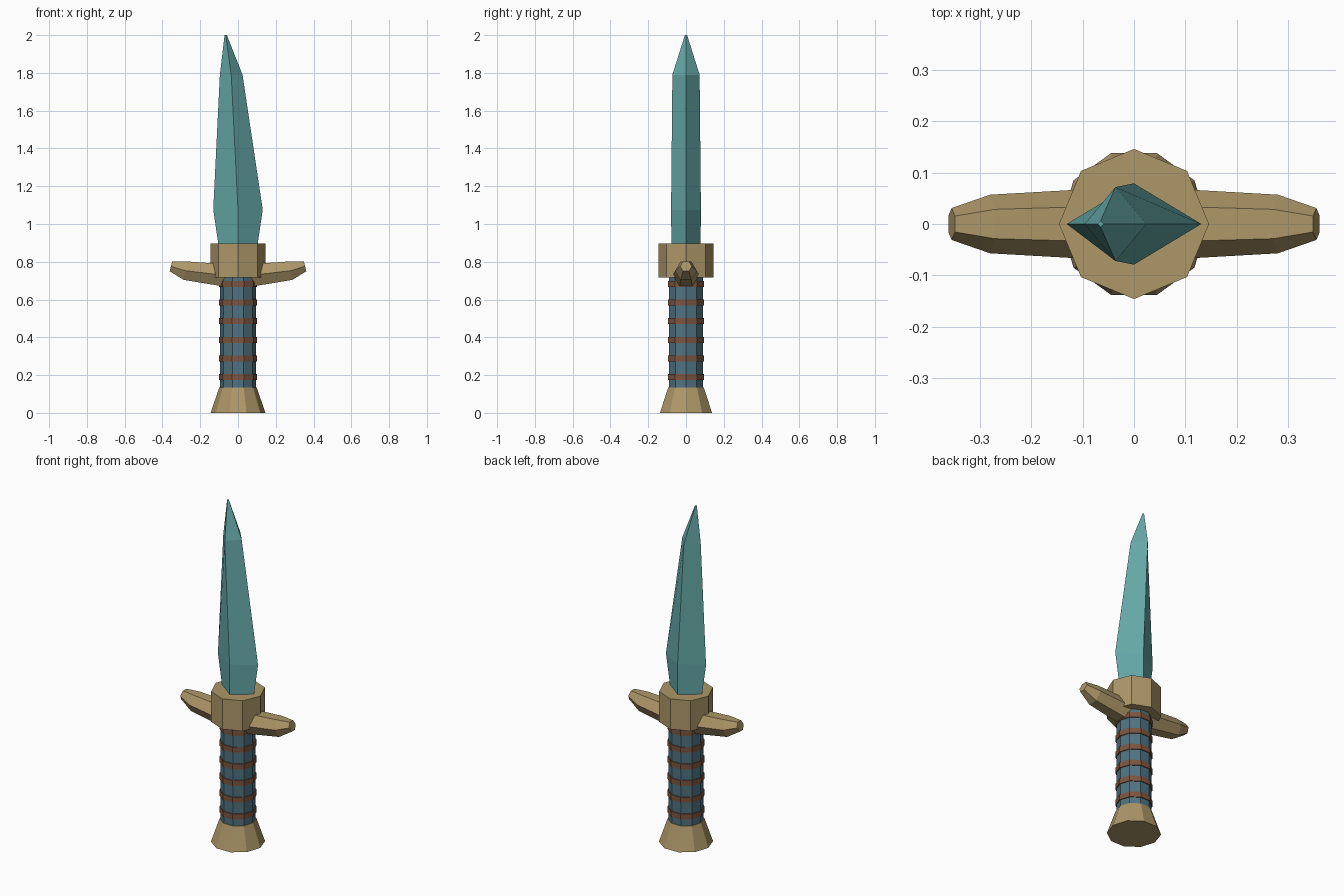
import bpy
import math

if "Cube" in bpy.data.objects:
    bpy.data.objects.remove(bpy.data.objects["Cube"])


def material(name, rgb):
    m = bpy.data.materials.new(name)
    m.diffuse_color = (*rgb, 1)
    m.use_nodes = True
    m.node_tree.nodes["Principled BSDF"].inputs["Base Color"].default_value = m.diffuse_color
    return m


GOLD = material("brass", (0.42, 0.31, 0.14))
TEAL = material("teal_metal", (0.13, 0.40, 0.39))
BLUE = material("blue_grip", (0.08, 0.17, 0.22))
BROWN = material("leather", (0.20, 0.09, 0.05))


def loft(name, rings, mat):
    """Skin a list of equal-sized vertex rings and cap both ends."""
    n = len(rings[0])
    verts = [v for ring in rings for v in ring]
    faces = [tuple(range(n))[::-1], tuple(range(len(verts) - n, len(verts)))]
    for k in range(len(rings) - 1):
        for i in range(n):
            j = (i + 1) % n
            faces.append((k * n + i, k * n + j, (k + 1) * n + j, (k + 1) * n + i))
    mesh = bpy.data.meshes.new(name)
    mesh.from_pydata(verts, [], faces)
    mesh.materials.append(mat)
    obj = bpy.data.objects.new(name, mesh)
    bpy.context.collection.objects.link(obj)
    return obj


def prism(name, sides, profile, mat):
    """Upright faceted solid from (radius, z) pairs."""
    angles = [2 * math.pi * i / sides for i in range(sides)]
    loft(name, [[(r * math.cos(a), r * math.sin(a), z) for a in angles]
                for r, z in profile], mat)


# Pommel and grip
prism("pommel", 10, [(0.145, 0), (0.099, 0.135)], GOLD)
prism("grip", 10, [(0.095, 0.12), (0.095, 0.74)], BLUE)

# Leather wraps around the grip
for i in range(6):
    z = 0.19 + 0.0985 * i
    prism(f"grip_wrap_{i + 1}", 10, [(0.1, z - 0.016), (0.1, z + 0.016)], BROWN)

# Octagonal collar
prism("collar", 8, [(0.146, 0.718), (0.146, 0.897)], GOLD)

# Upswept hexagonal crossguard: x, centre z, radius, tilt
arm = [(0.28, 0.753, 0.057, 10), (0.355, 0.776, 0.031, 14)]
stations = [(-x, z, r, -t) for x, z, r, t in reversed(arm)] + [(0, 0.72, 0.073, 0)] + arm
rings = []
for x, z, r, tilt in stations:
    t = math.radians(tilt)
    ring = []
    for i in range(6):
        a = i * math.pi / 3
        h = r * math.sin(a)
        ring.append((x - h * math.sin(t), r * math.cos(a), z + h * math.cos(t)))
    rings.append(ring)
loft("crossguard", rings, GOLD)

# Diamond-section blade: z, left edge, ridge x, right edge, half thickness
blade = [(0.88, -0.102, 0, 0.102, 0.077), (1.075, -0.131, 0, 0.131, 0.079),
         (1.79, -0.096, -0.036, 0.024, 0.072), (2.0, -0.071, -0.065, -0.059, 0.006)]
loft("blade", [[(right, 0, z), (mid, d, z), (left, 0, z), (mid, -d, z)]
               for z, left, mid, right, d in blade], TEAL)
